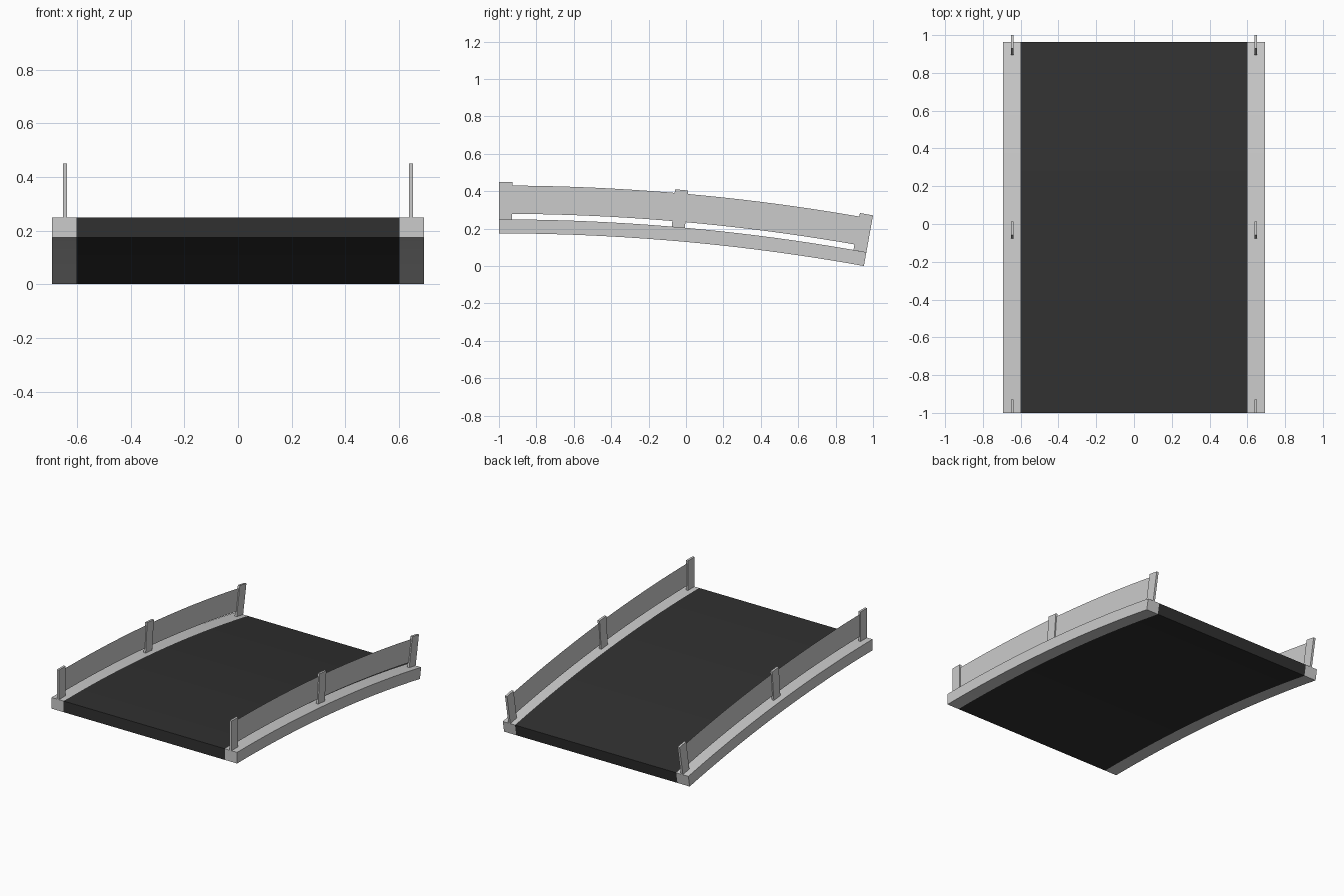
import bpy, bmesh, math

if "Cube" in bpy.data.objects:
    bpy.data.objects.remove(bpy.data.objects["Cube"])

ANGLE = math.radians(10.2)     # total bend of the road section
R = 11.018                     # radius of the underside
BASE = R * (1 - math.cos(ANGLE))  # start height, so the low end rests on z = 0
THICK, POST_H = 0.075, 0.2
POST_A = 0.07 / (R + THICK)    # post width as an angle


def arc(a, h):
    """Point (y, z) at bend angle a and height h above the underside."""
    r = R + h
    return -1 + r * math.sin(a), BASE - R + r * math.cos(a)


def material(name, v):
    m = bpy.data.materials.new(name)
    m.diffuse_color = (v, v, v, 1)
    m.use_nodes = True
    m.node_tree.nodes["Principled BSDF"].inputs["Base Color"].default_value = m.diffuse_color
    return m


def bent_strip(name, x0, x1, a0, a1, h0, h1, segs, mat=None):
    """Box swept along the bend; a single sheet when x0 == x1."""
    bm = bmesh.new()
    sheet = x0 == x1
    corners = [(x0, h0), (x0, h1)] if sheet else [(x0, h0), (x1, h0), (x1, h1), (x0, h1)]
    rings = []
    for i in range(segs + 1):
        a = a0 + (a1 - a0) * i / segs
        rings.append([bm.verts.new((x, *arc(a, h))) for x, h in corners])
    n = len(corners)
    for p, q in zip(rings, rings[1:]):
        for k in range(1 if sheet else n):
            j = (k + 1) % n
            bm.faces.new((p[k], p[j], q[j], q[k]))
    if not sheet:
        bm.faces.new(rings[0][::-1])
        bm.faces.new(rings[-1])
    bmesh.ops.recalc_face_normals(bm, faces=bm.faces)
    me = bpy.data.meshes.new(name)
    bm.to_mesh(me)
    bm.free()
    ob = bpy.data.objects.new(name, me)
    bpy.context.collection.objects.link(ob)
    if mat:
        me.materials.append(mat)
    return ob


asphalt = material("asphalt", 0.03)
panel_grey = material("panel_grey", 0.54)

# Road deck
bent_strip("road_deck", -0.602, 0.602, 0, ANGLE, 0, THICK, 20, asphalt)

for side, s in (("left", -1), ("right", 1)):
    # Concrete edge beam
    bent_strip(f"{side}_edge_beam", *sorted((s * 0.602, s * 0.693)), 0, ANGLE, 0, THICK, 20)
    # Thin guard panel
    bent_strip(f"{side}_guard_panel", s * 0.644, s * 0.644,
               POST_A / 2, ANGLE - POST_A / 2, 0.105, 0.256, 20, panel_grey)
    # Guard posts at start, middle and end
    for label, a in (("front", 0), ("middle", math.radians(4.78)), ("back", ANGLE - POST_A)):
        bent_strip(f"{side}_{label}_post", *sorted((s * 0.637, s * 0.652)),
                   a, a + POST_A, THICK, THICK + POST_H, 1)
